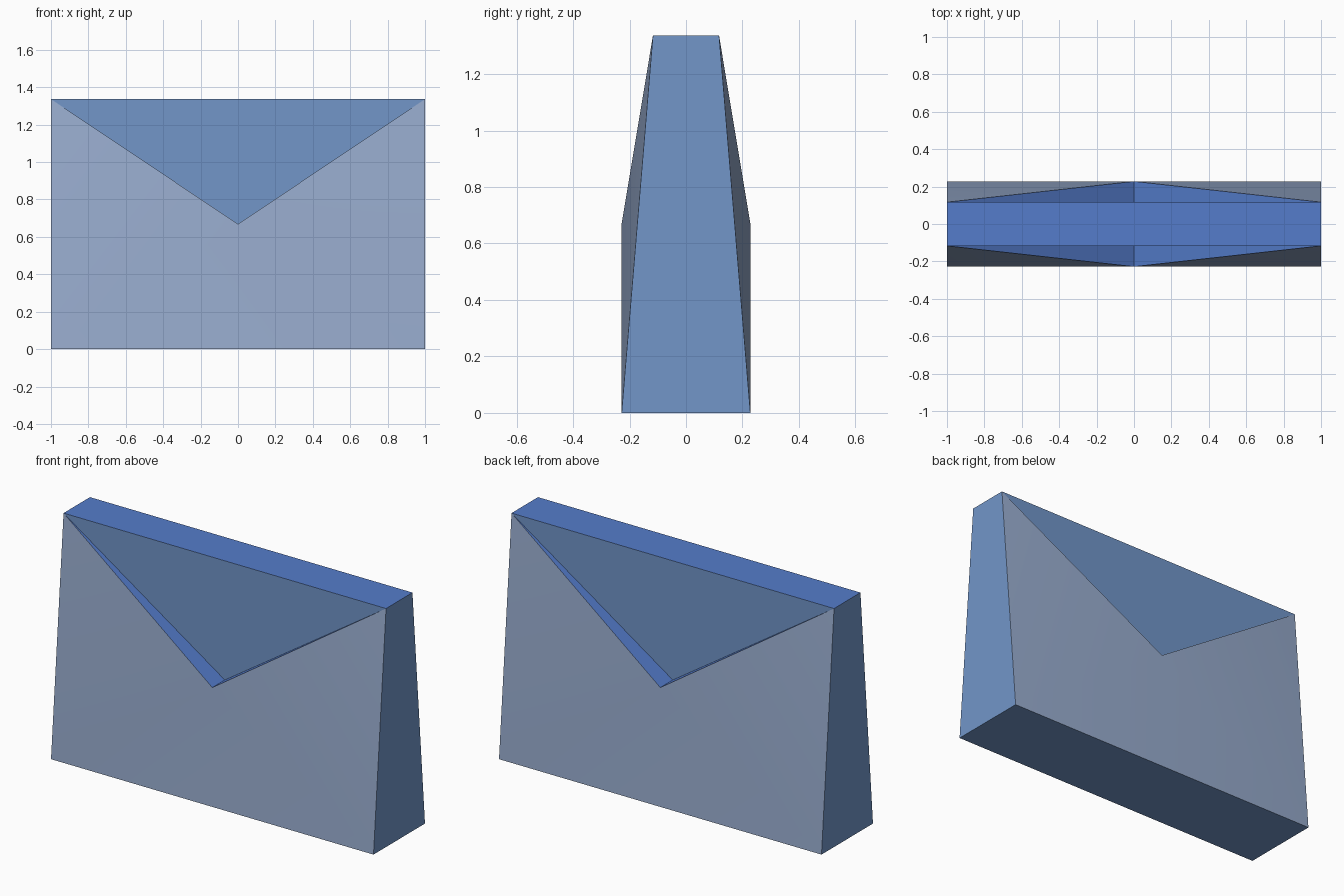
import bpy, bmesh

if "Cube" in bpy.data.objects:
    bpy.data.objects.remove(bpy.data.objects["Cube"])

W, H, V = 1.0, 1.337, 0.669      # half width, height, height of the V tip
DB, DT = 0.228, 0.117            # half depth at the base and at the top


def material(name, rgb):
    m = bpy.data.materials.new(name)
    m.diffuse_color = (*rgb, 1)
    m.use_nodes = True
    m.node_tree.nodes["Principled BSDF"].inputs["Base Color"].default_value = m.diffuse_color
    return m


BLUE = material("mid blue", (0.168, 0.305, 0.584))
DEEP = material("deep blue", (0.089, 0.202, 0.597))
PALE = material("pale blue", (0.314, 0.413, 0.617))


def build(name, faces, mats, smooth=False):
    """Make an object from corner loops; each face carries its material slot."""
    bm = bmesh.new()
    for slot, pts in faces:
        f = bm.faces.new([bm.verts.new(p) for p in pts])
        f.material_index = slot
        f.smooth = smooth
    bmesh.ops.remove_doubles(bm, verts=bm.verts, dist=1e-5)
    me = bpy.data.meshes.new(name)
    bm.to_mesh(me)
    bm.free()
    for m in mats:
        me.materials.append(m)
    ob = bpy.data.objects.new(name, me)
    bpy.context.collection.objects.link(ob)


def sided(pts, sx=1, sy=1):
    """Mirror a loop in x and y, keeping its normal outward."""
    out = [(x * sx, y * sy, z) for x, y, z in pts]
    return out if sx * sy > 0 else out[::-1]


# Corner points on the front right
base, top = (W, -DB, 0), (W, -DT, H)
tip, tip_in = (0, -DB, V), (0, -DT, V)
base_l, top_l = (-W, -DB, 0), (-W, -DT, H)

# Shell: base, tapered ends, lid strip, recessed flaps and V ledges
side = [base, (W, DB, 0), (W, DT, H), top]
shell = [(0, sided(side)), (0, sided(side, sx=-1)),
         (0, [base_l, (-W, DB, 0), (W, DB, 0), base]),
         (1, [top_l, top, (W, DT, H), (-W, DT, H)])]
for sy in (1, -1):
    shell.append((0, sided([top_l, tip_in, top], sy=sy)))
    for sx in (1, -1):
        shell.append((1, sided([tip, top, tip_in], sx, sy)))
build("envelope_shell", shell, [BLUE, DEEP])

# Pocket panels, front and back, bulging towards the V tip
for name, sy in (("front_pocket", 1), ("back_pocket", -1)):
    faces = [(0, sided([base_l, base, tip], sy=sy))]
    faces += [(0, sided([base, top, tip], sx, sy)) for sx in (1, -1)]
    build(name, faces, [PALE], smooth=True)
